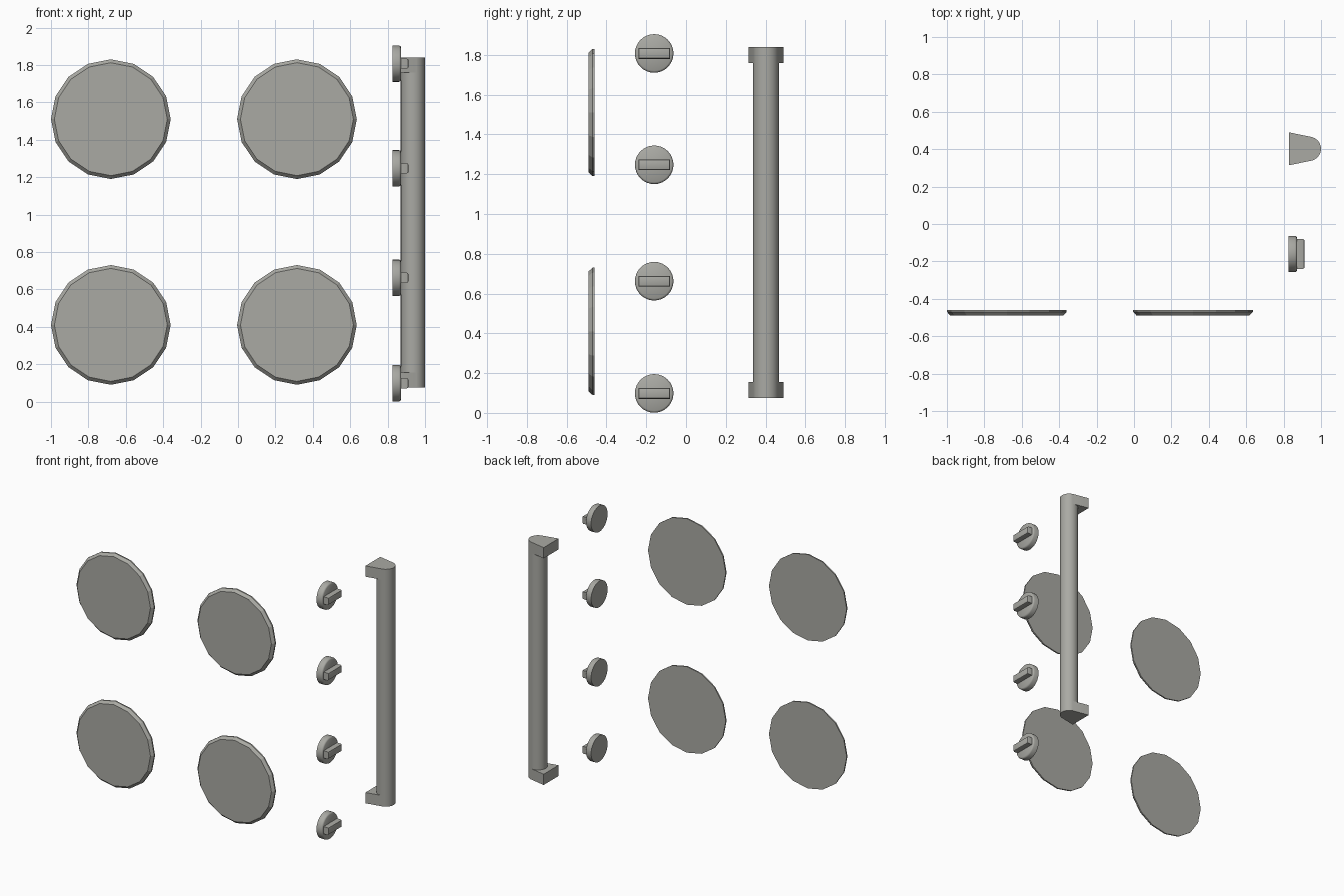
import bpy, bmesh, math
from mathutils import Matrix, Vector

if "Cube" in bpy.data.objects:
    bpy.data.objects.remove(bpy.data.objects["Cube"])

grey = bpy.data.materials.new("warm grey")
grey.diffuse_color = (0.40, 0.40, 0.37, 1)
grey.use_nodes = True
grey.node_tree.nodes["Principled BSDF"].inputs["Base Color"].default_value = grey.diffuse_color


def finish(bm, name, smooth=None):
    bmesh.ops.recalc_face_normals(bm, faces=bm.faces)
    me = bpy.data.meshes.new(name)
    bm.to_mesh(me)
    bm.free()
    me.materials.append(grey)
    ob = bpy.data.objects.new(name, me)
    bpy.context.collection.objects.link(ob)
    if smooth:
        bpy.ops.object.select_all(action='DESELECT')
        ob.select_set(True)
        bpy.context.view_layer.objects.active = ob
        bpy.ops.object.shade_smooth_by_angle(angle=math.radians(smooth))
    return ob


def lathe(bm, rings, sides, place):
    """Stack of circles (radius, height) along local z, capped at both ends."""
    loops = []
    for r, h in rings:
        loops.append([bm.verts.new(place @ Vector((
            r * math.cos(2 * math.pi * i / sides),
            r * math.sin(2 * math.pi * i / sides), h))) for i in range(sides)])
    for a, b in zip(loops, loops[1:]):
        for i in range(sides):
            j = (i + 1) % sides
            bm.faces.new((a[i], a[j], b[j], b[i]))
    bm.faces.new(loops[0])
    bm.faces.new(loops[-1])


# Hob plates: thin discs with a chamfered front rim
face_front = Matrix.Rotation(math.radians(90), 4, 'X')
for x in (-0.68, 0.315):
    for z in (0.41, 1.51):
        bm = bmesh.new()
        lathe(bm, [(0.32, 0), (0.32, 0.01), (0.302, 0.029)], 16,
              Matrix.Translation((x, -0.46, z)) @ face_front)
        finish(bm, "burner_plate")

# Control knobs: rounded disc with a bevelled grip bar, facing +x
face_right = Matrix.Rotation(math.radians(90), 4, 'Y')
for z in (0.098, 0.662, 1.247, 1.807):
    bm = bmesh.new()
    lathe(bm, [(0.097, 0), (0.097, 0.036), (0.094, 0.043), (0.087, 0.047)], 32,
          Matrix.Translation((0.825, -0.16, z)) @ face_right)
    finish(bm, "knob_base", 40)

    bm = bmesh.new()
    bmesh.ops.create_cube(bm, size=1, matrix=Matrix.Translation((0.885, -0.16, z))
                          @ Matrix.Diagonal((0.054, 0.16, 0.054, 1)))
    front_edges = [e for e in bm.edges if all(v.co.x > 0.9 for v in e.verts)]
    bmesh.ops.bevel(bm, geom=front_edges, offset=0.01, segments=2,
                    profile=0.5, affect='EDGES')
    finish(bm, "knob_grip", 40)

# Handle: round bar held by two tapered end brackets
BAR_X, BAR_Y, BAR_R = 0.935, 0.402, 0.065
bm = bmesh.new()
lathe(bm, [(BAR_R, 0.08), (BAR_R, 1.835)], 24, Matrix.Translation((BAR_X, BAR_Y, 0)))
finish(bm, "handle_bar", 40)

profile = [(0.828, BAR_Y + 0.088), (0.828, BAR_Y - 0.088)]
for i in range(11):
    a = math.radians(-75 + 15 * i)
    profile.append((BAR_X + BAR_R * math.cos(a), BAR_Y + BAR_R * math.sin(a)))
for z in (0.075, 1.76):
    bm = bmesh.new()
    base = bm.faces.new([bm.verts.new((x, y, z)) for x, y in profile])
    top = bmesh.ops.extrude_face_region(bm, geom=[base])
    bmesh.ops.translate(bm, vec=(0, 0, 0.08),
                        verts=[g for g in top["geom"] if isinstance(g, bmesh.types.BMVert)])
    finish(bm, "handle_bracket", 40)
